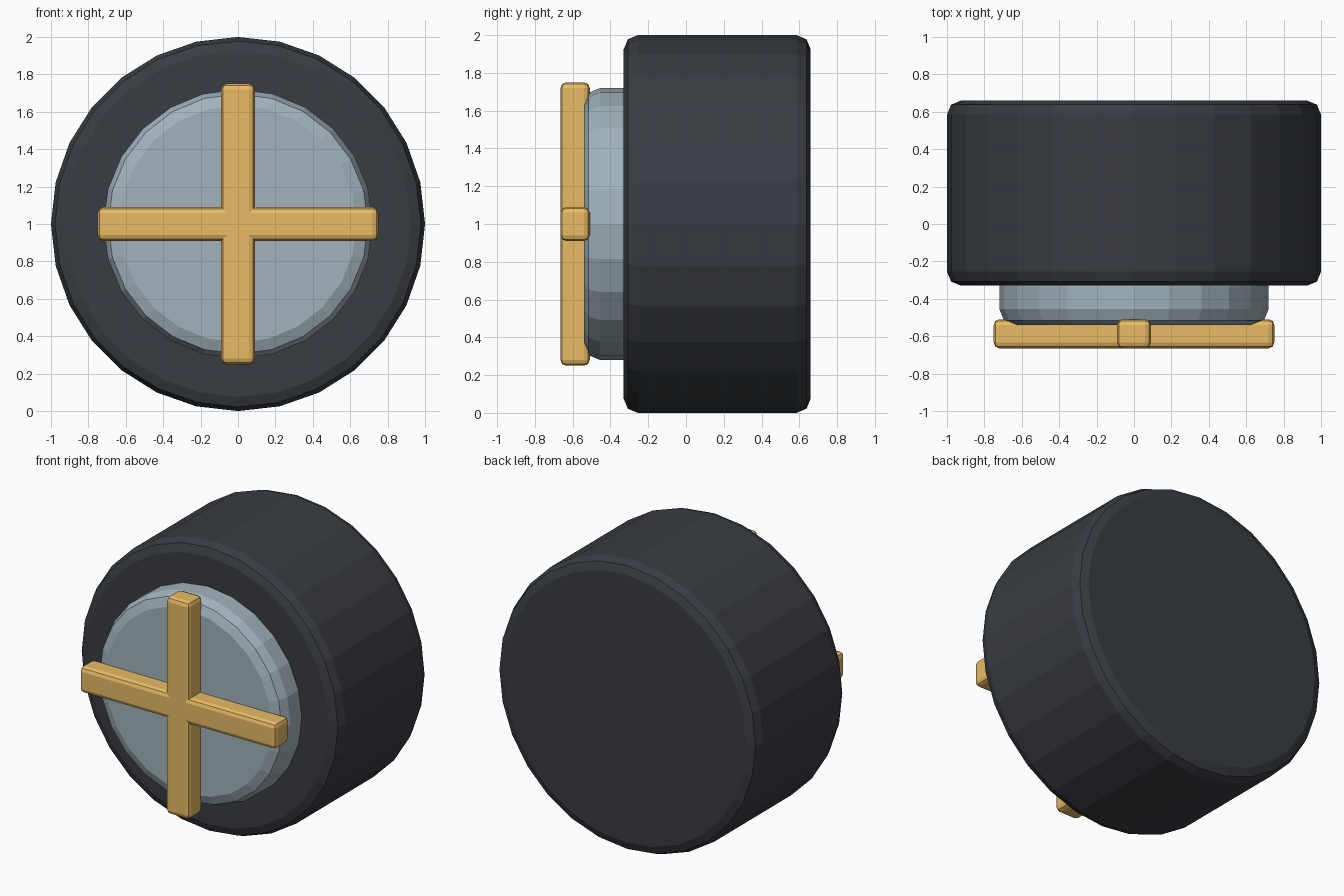
import bpy, math

if "Cube" in bpy.data.objects:
    bpy.data.objects.remove(bpy.data.objects["Cube"])


def material(name, color):
    m = bpy.data.materials.new(name)
    m.diffuse_color = (*color, 1)
    m.use_nodes = True
    m.node_tree.nodes["Principled BSDF"].inputs["Base Color"].default_value = m.diffuse_color
    return m


def finish(ob, name, mat, bevel, segments=2):
    ob.name = name
    ob.data.materials.append(mat)
    bpy.ops.object.transform_apply(location=False, rotation=True, scale=True)
    b = ob.modifiers.new("soft_edges", 'BEVEL')
    b.width, b.segments = bevel, segments
    b.limit_method, b.angle_limit = 'ANGLE', math.radians(40)


def drum(name, sides, radius, y0, y1, mat, bevel):
    bpy.ops.mesh.primitive_cylinder_add(
        vertices=sides, radius=radius, depth=y1 - y0,
        location=(0, (y0 + y1) / 2, 1), rotation=(math.pi / 2, 0, 0))
    finish(bpy.context.object, name, mat, bevel)


def bar(name, size, mat):
    bpy.ops.mesh.primitive_cube_add(size=1, location=(0, -0.587, 1))
    bpy.context.object.scale = size
    finish(bpy.context.object, name, mat, 0.03)


dark = material("dark_rubber", (0.04, 0.045, 0.055))
steel = material("pale_steel", (0.36, 0.45, 0.50))
brass = material("brass", (0.80, 0.50, 0.13))

# Thick outer body and raised front hub
drum("outer_body", 28, 1.0, -0.33, 0.66, dark, 0.075)
drum("front_hub", 24, 0.72, -0.54, -0.25, steel, 0.085)

# Cross handle on the hub
bar("cross_bar_horizontal", (1.5, 0.155, 0.18), brass)
bar("cross_bar_vertical", (0.18, 0.155, 1.5), brass)
